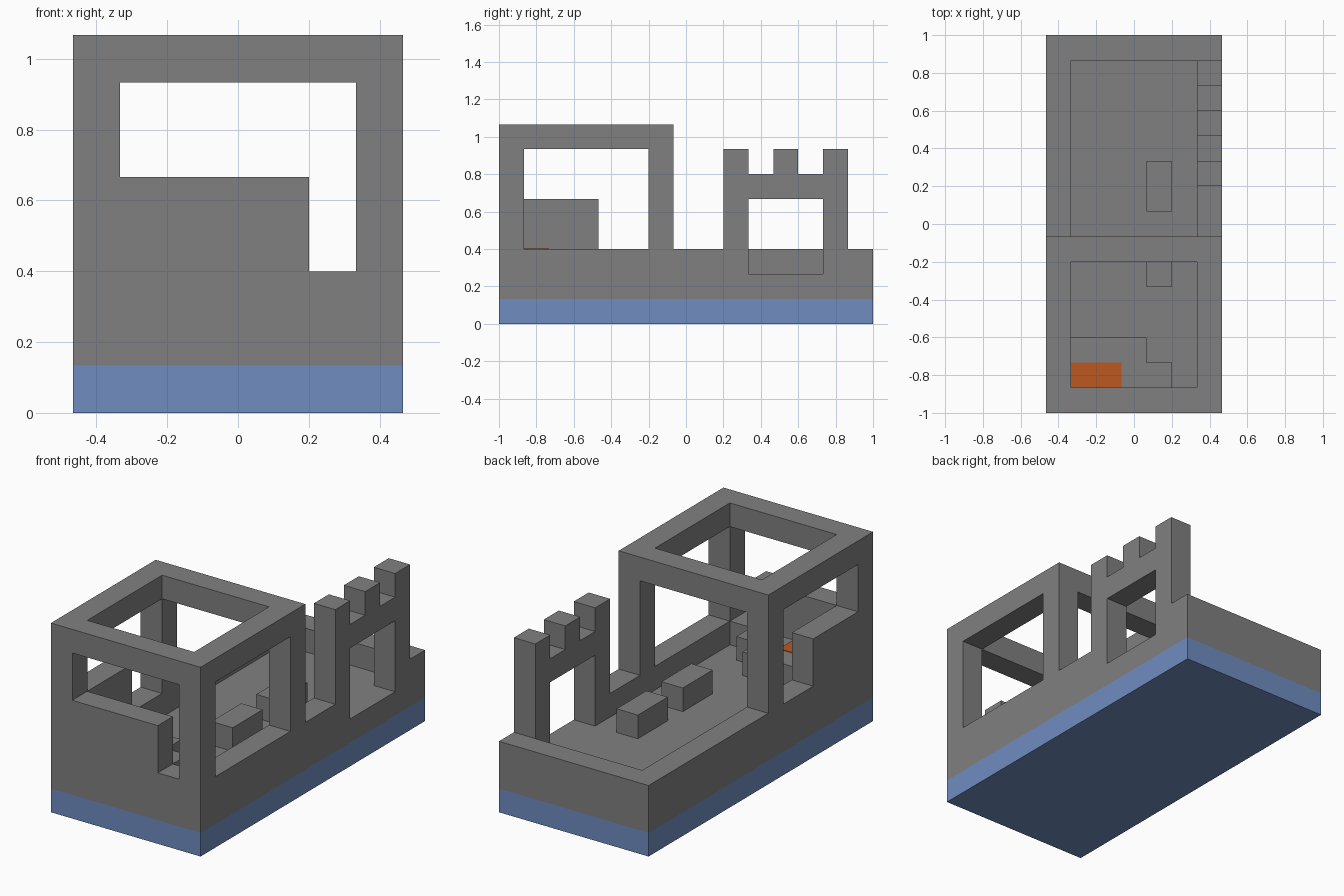
import bpy
import bmesh
from mathutils import Vector

default_cube = bpy.data.objects.get("Cube")
if default_cube:
    bpy.data.objects.remove(default_cube, do_unlink=True)

UNIT = 1 / 15  # every part sits on this module


def make_material(name, colour):
    material = bpy.data.materials.new(name)
    material.use_nodes = True
    rgba = (*colour, 1)
    material.diffuse_color = rgba
    for node in material.node_tree.nodes:
        if node.type == "BSDF_PRINCIPLED":
            node.inputs["Base Color"].default_value = rgba
    return material


grey = make_material("stone grey", (0.216, 0.216, 0.216))
blue = make_material("hull blue", (0.162, 0.266, 0.527))
orange = make_material("panel orange", (0.497, 0.098, 0.015))


def prism(name, outline, depth, material):
    """Extrude a closed outline along the depth vector, in modules."""
    bm = bmesh.new()
    face = bm.faces.new([bm.verts.new(Vector(p) * UNIT) for p in outline])
    result = bmesh.ops.extrude_face_region(bm, geom=[face], use_keep_orig=True)
    moved = [g for g in result["geom"] if isinstance(g, bmesh.types.BMVert)]
    bmesh.ops.translate(bm, verts=moved, vec=Vector(depth) * UNIT)
    bmesh.ops.recalc_face_normals(bm, faces=bm.faces)
    mesh = bpy.data.meshes.new(name)
    bm.to_mesh(mesh)
    bm.free()
    mesh.materials.append(material)
    obj = bpy.data.objects.new(name, mesh)
    bpy.context.scene.collection.objects.link(obj)
    return obj


def box(name, x, y, z, material=grey):
    """Box from (low, high) ranges, in modules."""
    (x0, x1), (y0, y1), (z0, z1) = x, y, z
    outline = [(x0, y0, z0), (x1, y0, z0), (x1, y1, z0), (x0, y1, z0)]
    return prism(name, outline, (0, 0, z1 - z0), material)


def cut(target, x, y, z):
    """Cut a box out of the target and drop the cutter."""
    cutter = box("cutter", x, y, z)
    cutter.hide_render = True
    modifier = target.modifiers.new("cut", "BOOLEAN")
    modifier.operation = "DIFFERENCE"
    modifier.solver = "EXACT"
    modifier.object = cutter
    bpy.context.view_layer.objects.active = target
    bpy.ops.object.modifier_apply(modifier=modifier.name)
    bpy.data.objects.remove(cutter, do_unlink=True)


WIDTH, LENGTH = (-7, 7), (-15, 15)
INNER = (-5, 5)
CABIN_INNER = (-13, -3)
FLOOR, RIM = 4, 6

# Hull: blue base and grey tub with a notch under the rampart
box("hull_base", WIDTH, LENGTH, (0, 2), blue)
hull = box("hull_tub", WIDTH, LENGTH, (2, RIM))
cut(hull, INNER, (-13, 13), (FLOOR, 8))
cut(hull, (4, 8), (5, 11), (FLOOR, 8))

# Cabin: four posts carrying an open roof frame
cabin = box("cabin_frame", WIDTH, (-15, -1), (RIM, 16))
cut(cabin, INNER, CABIN_INNER, (5, 17))
cut(cabin, (-8, 8), CABIN_INNER, (5, 14))
cut(cabin, INNER, (-16, 0), (5, 14))

# Raised sills below the front and side windows
box("front_sill", (-5, 3), (-15, -13), (RIM, 10))
box("side_sill", (-7, -5), (-13, -7), (RIM, 10))

# Battlemented wall with an open gateway
rampart = [(3, 6), (5, 6), (5, 10), (11, 10), (11, 6), (13, 6), (13, 14),
           (11, 14), (11, 12), (9, 12), (9, 14), (7, 14), (7, 12), (5, 12),
           (5, 14), (3, 14)]
prism("rampart", [(5, y, z) for y, z in rampart], (2, 0, 0), grey)

# Stepped console with an orange panel
console = [(-5, -13), (3, -13), (3, -11), (1, -11), (1, -9), (-5, -9)]
prism("console", [(x, y, FLOOR) for x, y in console], (0, 0, RIM - FLOOR), grey)
box("console_panel", (-5, -1), (-13, -11), (RIM, RIM + 0.05), orange)

# Bench blocks on the floor
for name, start in (("front_bench", -5), ("rear_bench", 1)):
    box(name, (1, 3), (start, start + 4), (FLOOR, RIM))
